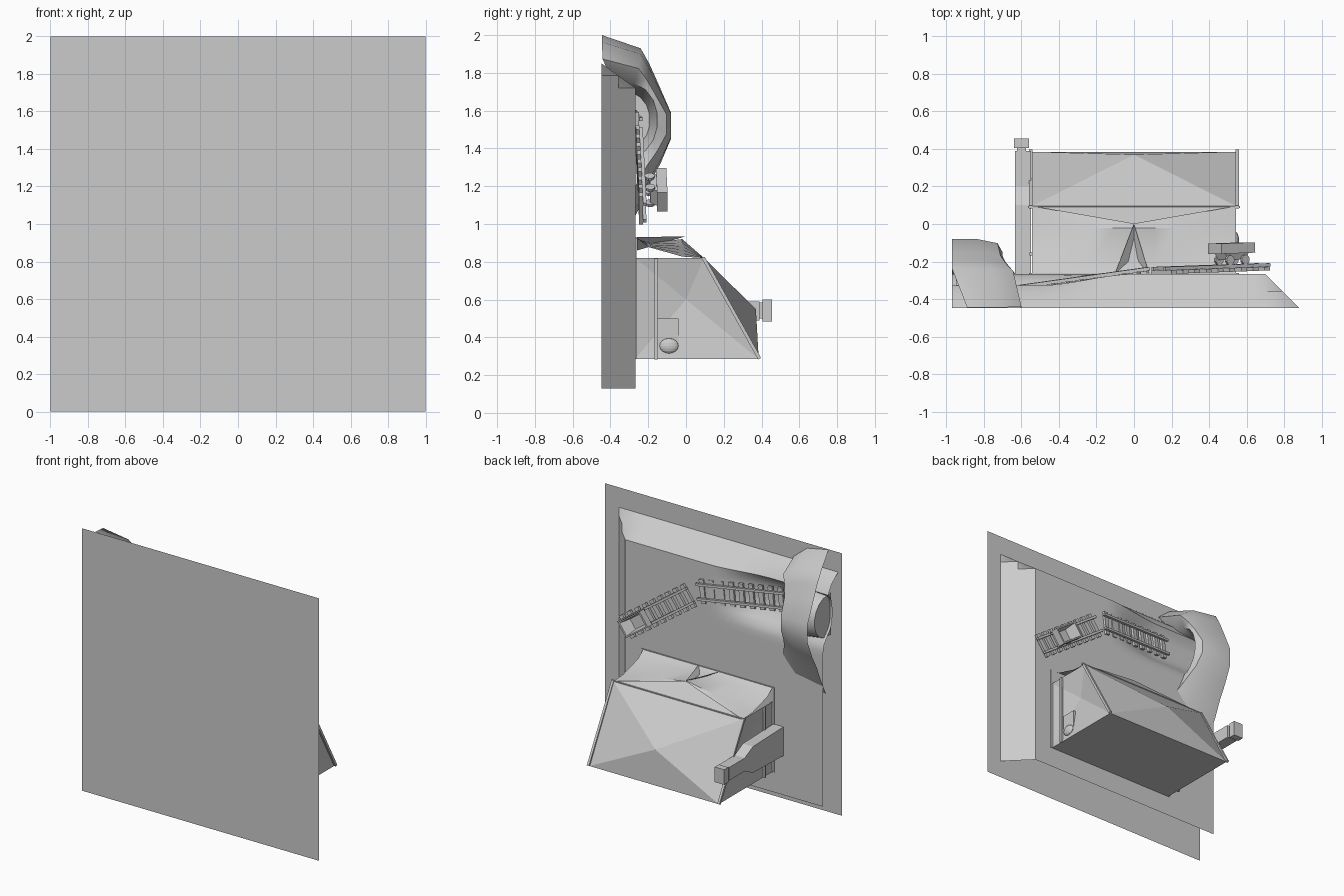
import bpy, math
from mathutils import Vector, Matrix

if "Cube" in bpy.data.objects:
    bpy.data.objects.remove(bpy.data.objects["Cube"])


def mesh(name, verts, faces, smooth=None):
    me = bpy.data.meshes.new(name)
    me.from_pydata([tuple(v) for v in verts], [], faces)
    me.update()
    ob = bpy.data.objects.new(name, me)
    bpy.context.collection.objects.link(ob)
    if smooth:
        bpy.ops.object.select_all(action='DESELECT')
        ob.select_set(True)
        bpy.context.view_layer.objects.active = ob
        bpy.ops.object.shade_smooth_by_angle(angle=math.radians(smooth))
    return ob


BOX = [(0, 1, 3, 2), (4, 6, 7, 5), (0, 4, 5, 1), (2, 3, 7, 6), (0, 2, 6, 4), (1, 5, 7, 3)]


def box(name, lo, hi, m=Matrix()):
    vs = [m @ Vector((x, y, z)) for x in (lo[0], hi[0]) for y in (lo[1], hi[1]) for z in (lo[2], hi[2])]
    return mesh(name, vs, BOX)


def frame(a, b):
    # local x runs along the part, local y points away from the ground
    a, b = Vector(a), Vector(b)
    d = (b - a).normalized()
    s = d.cross(Vector((0, 1, 0))).normalized()
    u = s.cross(d)
    m = Matrix((d, u, s)).transposed().to_4x4()
    m.translation = a
    return m, (b - a).length


def beam(name, a, b, w):
    m, l = frame(a, b)
    box(name, (-w / 2, -w / 2, -w / 2), (l + w / 2, w / 2, w / 2), m)


def loft(name, rings, cap=False, smooth=None):
    n = len(rings[0])
    vs = [p for r in rings for p in r]
    fs = [(k * n + i, k * n + i + 1, (k + 1) * n + i + 1, (k + 1) * n + i)
          for k in range(len(rings) - 1) for i in range(n - 1)]
    if cap:
        fs.append(tuple(range((len(rings) - 1) * n, len(rings) * n)))
    return mesh(name, vs, fs, smooth)


# ground sheet
mesh("ground_sheet", [(-1, -.45, 0), (1, -.45, 0), (1, -.45, 2), (-1, -.45, 2)], [(0, 1, 2, 3)])


# plateau with sloped rims and a sunken cutting toward the tunnel
def step(t):
    t = max(0, min(1, t))
    return t * t * (3 - 2 * t)


def height(x, z):
    h = .18 * max(0, min(1, (.88 - x) / .18, (1.85 - z) / .13))
    cut = .11 * step((.0 - x) / .5) * math.exp(-((z - 1.57) / .17) ** 4)
    return -.447 + max(0, h - cut)


xs = [.88, .79, .7] + [.7 - 1.67 * i / 28 for i in range(1, 29)]
zs = [.13, .5, .95] + [1.0 + .72 * i / 16 for i in range(17)] + [1.785, 1.85]
loft("plateau", [[(x, height(x, z), z) for z in zs] for x in xs], smooth=35)

# mountain with a tunnel mouth
outer = [(.98, -.3), (1.1, -.24), (1.22, -.19), (1.32, -.135), (1.45, -.08), (1.59, -.08),
         (1.75, -.15), (1.85, -.195), (1.93, -.24), (2.0, -.445)]
N = len(outer)


def squeeze(x, k, ky):
    return [(x + (.13 * (1 - math.sin(math.pi * i / (N - 1)))), -.4 + (y + .4) * ky, 1.55 + (z - 1.55) * k)
            for i, (z, y) in enumerate(outer)]


def arch(x, w, top):
    return [(x, -.39 + (top + .39) * math.sin(math.pi * i / (N - 1)) ** .7,
             1.55 - w * math.cos(math.pi * i / (N - 1))) for i in range(N)]


edge = [(-.97 + (.08 if i == N - 1 else 0), y, z) for i, (z, y) in enumerate(outer)]
loft("mountain", [edge, squeeze(-.84, .92, 1), squeeze(-.73, .72, .93), arch(-.7, .21, -.15),
                  arch(-.8, .18, -.17), arch(-.95, .16, -.19)], cap=True, smooth=40)


# railway in two straight runs
def track(name, a, b, count):
    m, l = frame(a, b)
    for i in range(count):
        c = l * (i + .5) / count
        box(name + "_sleeper", (c - .018, -.012, -.09), (c + .018, .008, .09), m)
    for s in (-.055, .055):
        box(name + "_rail", (0, .008, s - .009), (l, .026, s + .009), m)
    return m


m = track("lower_track", (.69, -.235, 1.06), (.13, -.255, 1.46), 9)
track("upper_track", (.08, -.255, 1.5), (-.6, -.35, 1.575), 9)

# mine cart, open-topped with tapered sides
cm = m @ Matrix.Translation((.205, 0, 0))
levels = [(.05, .06, .04), (.085, .075, .05), (.085, .11, .062), (.14, .11, .062),
          (.14, .097, .052), (.06, .065, .04)]
vs, fs = [], []
for h, a, b in levels:
    vs += [cm @ Vector((x, h, z)) for x, z in ((-a, -b), (a, -b), (a, b), (-a, b))]
for k in range(len(levels) - 1):
    fs += [(4 * k + i, 4 * k + (i + 1) % 4, 4 * k + 4 + (i + 1) % 4, 4 * k + 4 + i) for i in range(4)]
e = 4 * (len(levels) - 1)
mesh("cart_body", vs, fs + [(3, 2, 1, 0), (e, e + 1, e + 2, e + 3)])
for x in (-.05, .05):
    for z in (-.05, .05):
        bpy.ops.mesh.primitive_cylinder_add(vertices=10, radius=.026, depth=.016)
        w = bpy.context.object
        w.name = "cart_wheel"
        w.matrix_world = cm @ Matrix.Translation((x, .05, z))

# house: every side is a shallow pyramid around a centre point
prof = [(-.27, .285), (-.27, .82), (.095, .82), (.385, .285)]
vs = [(s * .545, y, z) for s in (1, -1) for y, z in prof]
vs += [(.5, 0, .6), (-.5, 0, .6), (0, .37, .55), (0, 0, .93)]
fs = []
for quad, c in (((0, 1, 2, 3), 8), ((7, 6, 5, 4), 9), ((2, 6, 7, 3), 10)):
    fs += [(quad[i], quad[(i + 1) % 4], c) for i in range(4)]
fs += [(0, 3, 7, 4), (2, 11, 6)]
mesh("house_body", vs, fs)

# draped front with a central entrance fold
loft("house_front", [[(x, -.268, .93), (x, -.2, .9 - .04 * abs(x)), (x, -.02, .92 - .17 * abs(x)),
                      (x, .095, .82)] for x in [-.545 + .109 * i for i in range(11)]], smooth=30)
mesh("entrance_fold", [(-.1, -.26, .93), (.08, -.26, .93), (0, 0, .935), (0, -.26, .86)],
     [(0, 3, 2), (3, 1, 2)])
box("house_floor", (-.56, -.275, .285), (.56, -.262, .93))

# timber frame along the end walls and roof edges
for s in (1, -1):
    x = s * .55
    beam("post_beam", (x, -.16, .29), (x, -.16, .81), .016)
    beam("eave_beam", (x, -.25, .815), (x, .095, .815), .016)
    beam("rafter_beam", (x, .095, .815), (x, .385, .295), .018)
    beam("sill_beam", (x, -.16, .292), (x, .38, .292), .016)
beam("ridge_beam", (-.56, .09, .82), (.56, .09, .82), .012)

# lamp and hatch on the right wall
bpy.ops.mesh.primitive_uv_sphere_add(segments=16, ring_count=8, radius=1, location=(.54, -.09, .355))
lamp = bpy.context.object
lamp.name = "wall_lamp"
lamp.scale = (.02, .05, .04)
box("wall_hatch", (.51, -.15, .35), (.535, -.04, .5))

# chimney on the left wall, with a stepped shoulder and a cap
shape = [(-.27, .43, .65), (.1, .44, .64), (.2, .49, .59), (.39, .49, .59)]
vs = [(x, y, z) for y, a, b in shape for x, z in ((-.635, a), (-.55, a), (-.55, b), (-.635, b))]
fs = [(4 * k + i, 4 * k + (i + 1) % 4, 4 * k + 4 + (i + 1) % 4, 4 * k + 4 + i) for k in range(3) for i in range(4)]
mesh("chimney", vs, fs + [(0, 1, 2, 3), (12, 13, 14, 15)])
box("chimney_cap", (-.64, .405, .485), (-.56, .455, .6))
box("chimney_neck", (-.625, .385, .5), (-.575, .41, .585))
